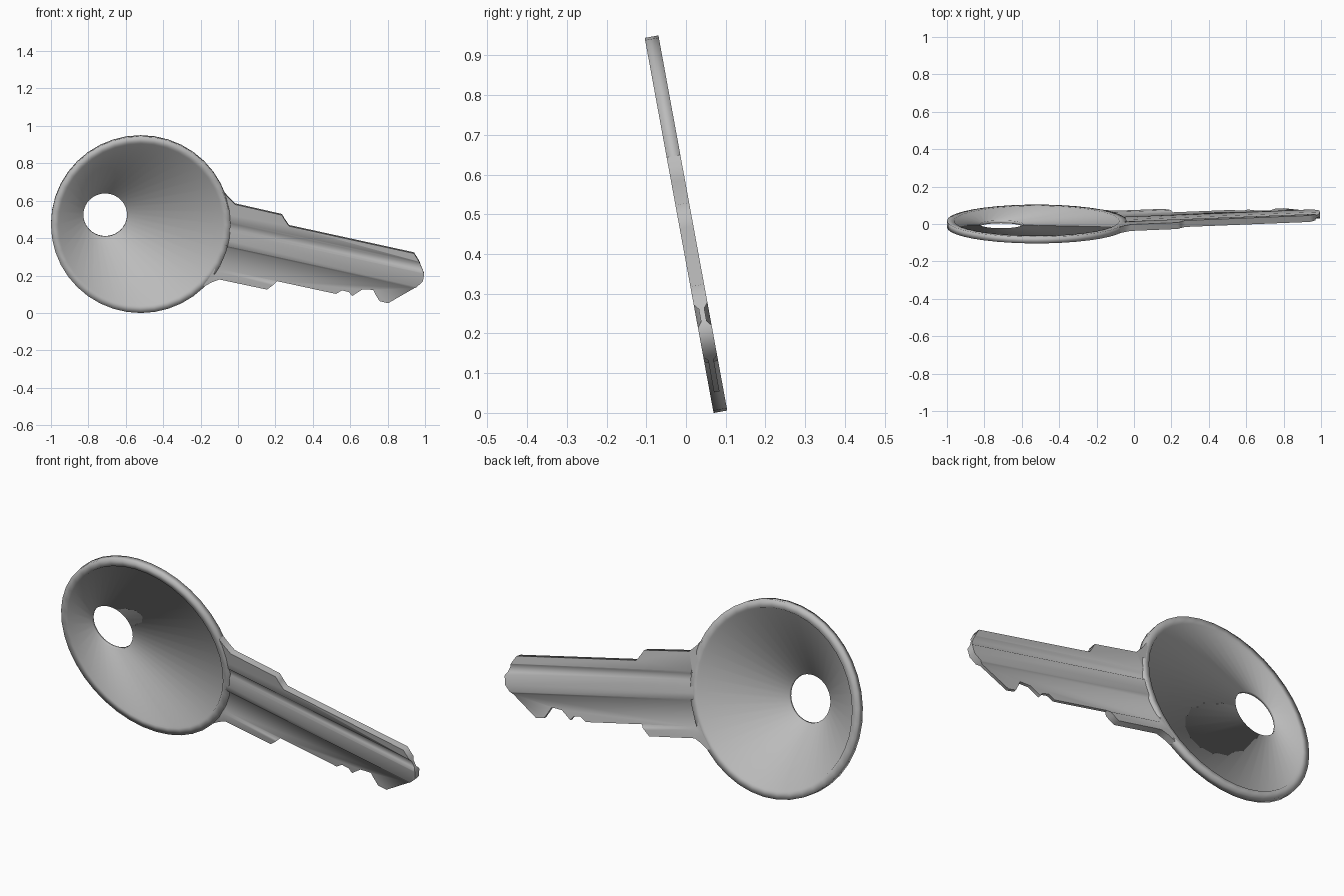
import bpy, bmesh, math

if "Cube" in bpy.data.objects:
    bpy.data.objects.remove(bpy.data.objects["Cube"])

H, D, WEB = 0.0175, 0.007, 0.008     # half thickness of rim, grooved blade, bow web
TILT = math.radians(100.4)           # key plane leans forward
ZC, COS = 0.475, math.cos(math.radians(10.4))
SLOPE = -0.218                       # blade runs down to the right

metal = bpy.data.materials.new("grey metal")
metal.diffuse_color = (0.5, 0.5, 0.5, 1)
metal.use_nodes = True
metal.node_tree.nodes["Principled BSDF"].inputs["Base Color"].default_value = metal.diffuse_color


def make(name, bm):
    bmesh.ops.recalc_face_normals(bm, faces=bm.faces)
    me = bpy.data.meshes.new(name)
    bm.to_mesh(me)
    bm.free()
    ob = bpy.data.objects.new(name, me)
    bpy.context.collection.objects.link(ob)
    ob.location = (0, 0, ZC)
    ob.rotation_euler = (TILT, 0, 0)
    me.materials.append(metal)
    return ob


def prism(name, bottom, zb, top, zt):
    bm = bmesh.new()
    a = [bm.verts.new((x, y, zb)) for x, y in bottom]
    b = [bm.verts.new((x, y, zt)) for x, y in top]
    bm.faces.new(a)
    bm.faces.new(b)
    n = len(a)
    for i in range(n):
        j = (i + 1) % n
        bm.faces.new((a[i], a[j], b[j], b[i]))
    return make(name, bm)


# Bow: round rim, thin web and off-centre hole as one closed loft
CX, R, N = -0.52, 0.48, 40
bm = bmesh.new()
loops = []
for cx, cy, r, w in [(CX, 0, R, H), (CX, 0, 0.442, H), (CX, 0, 0.437, WEB),
                     (-0.71, 0.051, 0.117, WEB), (-0.71, 0.051, 0.117, -WEB),
                     (CX, 0, 0.437, -WEB), (CX, 0, 0.442, -H), (CX, 0, R, -H)]:
    loops.append([bm.verts.new((cx + r * math.cos(2 * math.pi * i / N),
                                cy + r * math.sin(2 * math.pi * i / N), w)) for i in range(N)])
for k in range(len(loops)):
    p, q = loops[k], loops[(k + 1) % len(loops)]
    for i in range(N):
        j = (i + 1) % N
        bm.faces.new((p[i], p[j], q[j], q[i]))
for f in bm.faces:
    f.smooth = True
make("bow", bm)

# Blade: silhouette read in front view (x, z), closed by an arc inside the rim
front = [(-0.085, 0.66), (-0.055, 0.622), (-0.016, 0.583), (0.235, 0.526), (0.25, 0.5),
         (0.273, 0.467), (0.941, 0.321), (0.968, 0.278), (0.995, 0.212), (0.989, 0.171),
         (0.952, 0.139), (0.802, 0.053), (0.757, 0.064), (0.738, 0.095), (0.722, 0.125),
         (0.663, 0.126), (0.61, 0.091), (0.594, 0.112), (0.556, 0.122), (0.524, 0.103),
         (0.209, 0.171), (0.185, 0.15), (0.155, 0.128), (-0.1, 0.182), (-0.14, 0.167),
         (-0.18, 0.145)]
outline = [(x, (z - ZC) / COS) for x, z in front]
for k in range(9):
    a = math.radians(-45 + 69 * k / 8)
    outline.append((CX + 0.462 * math.cos(a), 0.462 * math.sin(a)))
blade = prism("blade", outline, -H, outline, H)

# Lengthwise grooves with sloping walls on both faces


def groove(name, x0, top, bot, side):
    def quad(g):
        run = 1.3
        xt, xb = x0 + g, x0 + g + SLOPE * (top - bot)
        t, b = top - g + SLOPE * g, bot + g + SLOPE * (xb - x0)
        return [(xt, t), (xt + run, t + SLOPE * run), (xb + run, b + SLOPE * run), (xb, b)]
    # walls rise from the groove floor at D to beyond the face
    per = 0.012 / (H - D)
    return prism(name, quad(0.012), side * D, quad(0.012 - per * (0.03 - D)), side * 0.03)


cutters = []
for side, tag in ((1, "front"), (-1, "back")):
    cutters.append(groove("upper_groove_" + tag, -0.045, 0.018, -0.036, side))
    cutters.append(groove("lower_groove_" + tag, -0.075, -0.113, -0.26, side))

bpy.context.view_layer.objects.active = blade
for c in cutters:
    m = blade.modifiers.new(c.name, 'BOOLEAN')
    m.operation, m.solver, m.object = 'DIFFERENCE', 'EXACT', c
    bpy.ops.object.modifier_apply(modifier=m.name)
for c in cutters:
    bpy.data.objects.remove(c, do_unlink=True)

bpy.ops.object.select_all(action='DESELECT')
blade.select_set(True)
bpy.ops.object.shade_smooth_by_angle(angle=math.radians(50))
